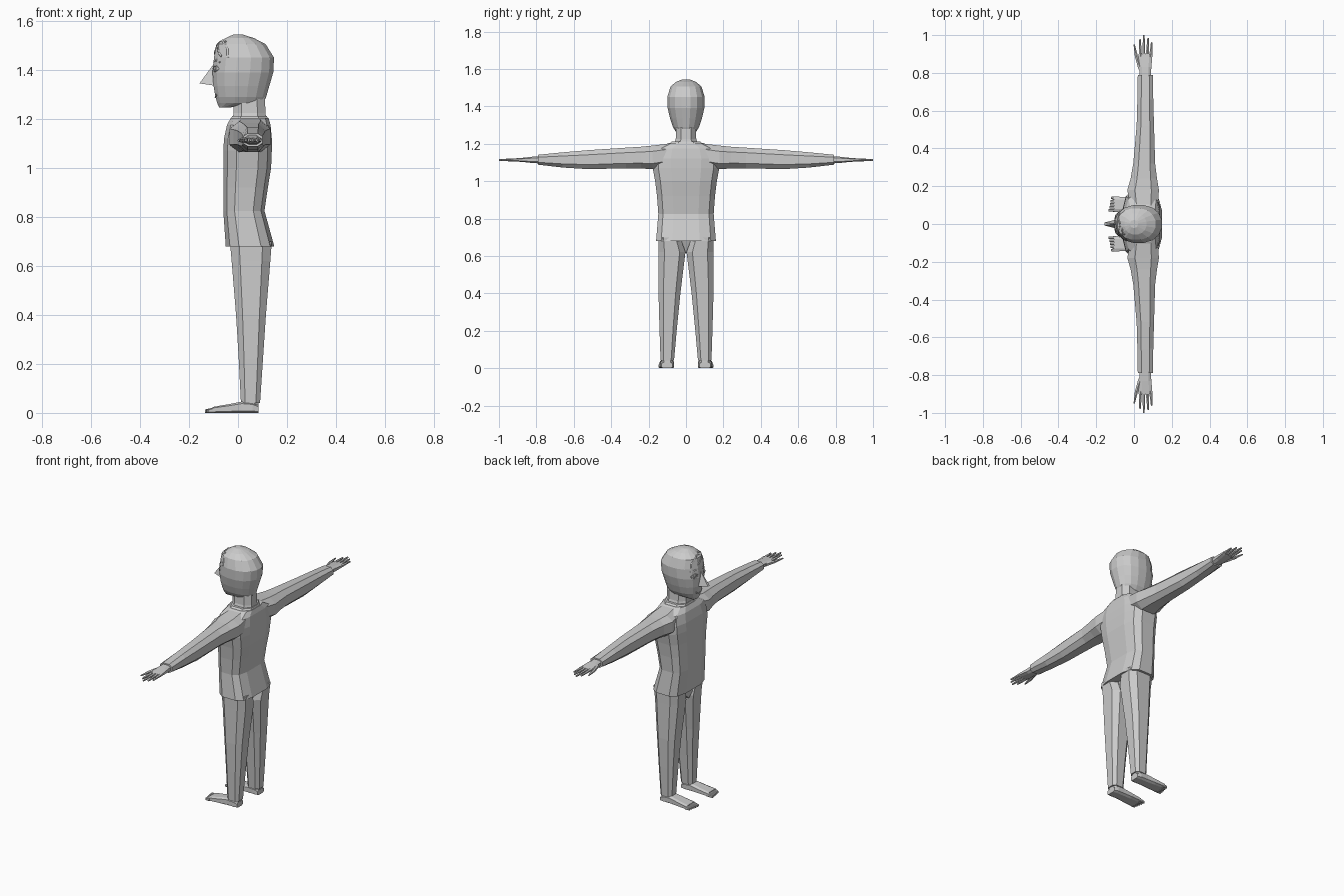
import bpy, bmesh, math
from mathutils import Vector

cube = bpy.data.objects.get("Cube")
if cube:
    bpy.data.objects.remove(cube, do_unlink=True)

GREY = (0.6, 0.6, 0.6, 1.0)
mat = bpy.data.materials.new("plain grey")
mat.use_nodes = True
mat.diffuse_color = GREY
mat.node_tree.nodes["Principled BSDF"].inputs["Base Color"].default_value = GREY


def finish(name, bm):
    bmesh.ops.recalc_face_normals(bm, faces=bm.faces[:])
    me = bpy.data.meshes.new(name)
    bm.to_mesh(me)
    bm.free()
    me.materials.append(mat)
    ob = bpy.data.objects.new(name, me)
    bpy.context.collection.objects.link(ob)
    return ob


def power(v, p):
    return math.copysign(abs(v) ** p, v)


def section(axis, pos, u0, u1, v0, v1, n, p):
    """Rounded-box ring across an axis, between the u and v limits."""
    pts = []
    for i in range(n):
        a = 2 * math.pi * (i + 0.5) / n
        u = (u0 + u1) / 2 + (u1 - u0) / 2 * power(math.cos(a), p) / power(math.cos(math.pi / n), p)
        v = (v0 + v1) / 2 + (v1 - v0) / 2 * power(math.sin(a), p) / power(math.sin(math.pi * (n // 4 * 2 - 1) / n), p)
        pts.append({"z": (u, v, pos), "y": (u, pos, v), "x": (pos, u, v)}[axis])
    return pts


def loft(name, axis, rows, n=8, p=0.7, side=1):
    """Skin through rows of (position, u0, u1, v0, v1)."""
    bm = bmesh.new()
    rings = [[bm.verts.new((x, y * side, z)) for x, y, z in section(axis, *r, n, p)] for r in rows]
    for a, b in zip(rings, rings[1:]):
        for i in range(n):
            j = (i + 1) % n
            bm.faces.new((a[i], a[j], b[j], b[i]))
    bm.faces.new(rings[0])
    bm.faces.new(rings[-1])
    return finish(name, bm)


def spike(name, p0, p1, r0, r1, sides=6):
    """Tapered rod between two points."""
    p0, p1 = Vector(p0), Vector(p1)
    d = p1 - p0
    bm = bmesh.new()
    bmesh.ops.create_cone(bm, cap_ends=True, segments=sides, radius1=r0, radius2=r1, depth=d.length)
    bm.transform(d.to_track_quat("Z", "Y").to_matrix().to_4x4())
    bmesh.ops.translate(bm, verts=bm.verts[:], vec=(p0 + p1) / 2)
    return finish(name, bm)


def strand(name, pts, r, closed=False):
    """Thin tube along points, turned into a mesh."""
    cu = bpy.data.curves.new(name, "CURVE")
    cu.dimensions = "3D"
    cu.bevel_depth = r
    cu.bevel_resolution = 0
    cu.use_fill_caps = True
    sp = cu.splines.new("POLY")
    sp.points.add(len(pts) - 1)
    for q, pt in zip(sp.points, pts):
        q.co = (*pt, 1)
    sp.use_cyclic_u = closed
    cu.materials.append(mat)
    ob = bpy.data.objects.new(name, cu)
    bpy.context.collection.objects.link(ob)


# Head: (z, front, back, half width)
HEAD = [(1.247, -0.077, -0.03, 0.026), (1.265, -0.085, 0.105, 0.055), (1.29, -0.092, 0.115, 0.07),
        (1.335, -0.1, 0.128, 0.085), (1.39, -0.104, 0.144, 0.098), (1.45, -0.098, 0.147, 0.1),
        (1.505, -0.088, 0.113, 0.083), (1.53, -0.05, 0.065, 0.055), (1.544, -0.02, 0.02, 0.02)]
loft("head", "z", [(z, f, b, -w, w) for z, f, b, w in HEAD], 16, 0.9)


def on_head(y, z, out=0.0):
    """Point on the face surface at a given y and z."""
    for a, b in zip(HEAD, HEAD[1:]):
        if a[0] <= z <= b[0]:
            t = (z - a[0]) / (b[0] - a[0])
            f, k, w = (a[i] + (b[i] - a[i]) * t for i in (1, 2, 3))
            s = min(1, abs(y) / w) ** (1 / 0.9)
            return ((f + k) / 2 - (k - f) / 2 * (1 - s * s) ** 0.45 - out, y, z)


# Neck and collar
loft("neck", "z", [(1.18, -0.025, 0.118, -0.07, 0.07), (1.225, -0.018, 0.112, -0.055, 0.055),
                   (1.29, -0.018, 0.11, -0.052, 0.052)], 8, 0.8)
loft("collar", "z", [(1.185, -0.035, 0.128, -0.105, 0.105), (1.212, -0.024, 0.118, -0.075, 0.075)], 8, 0.8)

# Nose
bm = bmesh.new()
v = [bm.verts.new(c) for c in [(-0.095, 0, 1.43), (-0.157, 0.008, 1.345), (-0.157, -0.008, 1.345),
                               (-0.09, 0.024, 1.335), (-0.09, -0.024, 1.335)]]
for f in ((0, 1, 2), (0, 3, 1), (0, 2, 4), (1, 3, 4, 2), (0, 4, 3)):
    bm.faces.new([v[i] for i in f])
finish("nose", bm)

# Mouth and forehead hair
strand("mouth", [on_head(y, 1.288 + 12 * y * y) for y in (-0.03, -0.015, 0, 0.015, 0.03)], 0.004)
locks = [[(-0.01, 1.515), (-0.035, 1.5), (-0.055, 1.47), (-0.07, 1.455)],
         [(-0.02, 1.52), (-0.055, 1.51), (-0.078, 1.485), (-0.088, 1.45)],
         [(0.0, 1.515), (0.03, 1.505), (0.055, 1.48), (0.06, 1.45)],
         [(-0.055, 1.515), (-0.025, 1.495), (0.0, 1.475), (0.02, 1.465)]]
for i, lock in enumerate(locks):
    strand(f"hair_lock_{i + 1}", [on_head(y, z) for y, z in lock], 0.005)

# Torso
loft("shirt", "z", [(0.68, -0.05, 0.148, -0.16, 0.16), (0.825, -0.06, 0.108, -0.148, 0.148),
                    (0.92, -0.06, 0.122, -0.155, 0.155), (1.0, -0.06, 0.135, -0.165, 0.165),
                    (1.07, -0.06, 0.138, -0.178, 0.178), (1.12, -0.057, 0.138, -0.18, 0.18),
                    (1.175, -0.045, 0.133, -0.16, 0.16), (1.203, -0.03, 0.125, -0.095, 0.095)], 12, 0.6)

# Crotch wedge between the legs
bm = bmesh.new()
front = [bm.verts.new((-0.02, y, z)) for y, z in ((-0.09, 0.69), (0.09, 0.69), (0, 0.615))]
back = [bm.verts.new((x, y, z)) for x, y, z in ((0.1, -0.09, 0.69), (0.1, 0.09, 0.69), (0.07, 0, 0.615))]
bm.faces.new(front)
bm.faces.new(back)
for i in range(3):
    j = (i + 1) % 3
    bm.faces.new((front[i], front[j], back[j], back[i]))
finish("crotch", bm)

for side, tag in ((1, "right"), (-1, "left")):
    # Sleeve
    loft(f"{tag}_sleeve", "y", [(0.08, -0.02, 0.125, 1.08, 1.202), (0.18, -0.035, 0.132, 1.064, 1.19),
                                (0.24, -0.018, 0.122, 1.068, 1.184), (0.32, -0.004, 0.112, 1.069, 1.179),
                                (0.52, 0.014, 0.106, 1.064, 1.166), (0.66, 0.018, 0.102, 1.073, 1.154),
                                (0.79, 0.02, 0.1, 1.088, 1.141)], 8, 0.75, side)
    # Hand and fingers
    loft(f"{tag}_palm", "y", [(0.77, 0.032, 0.088, 1.094, 1.135), (0.83, 0.026, 0.092, 1.098, 1.13),
                              (0.9, 0.024, 0.098, 1.106, 1.122)], 8, 0.7, side)
    tips = [(0.032, 0.978), (0.052, 1.0), (0.075, 0.985), (0.094, 0.962)]
    for i, (x, y) in enumerate(tips):
        spike(f"{tag}_finger_{i + 1}", (0.034 + 0.018 * i, 0.885 * side, 1.114), (x, y * side, 1.113), 0.0095, 0.005)
    spike(f"{tag}_thumb", (0.035, 0.82 * side, 1.113), (0.014, 0.885 * side, 1.113), 0.013, 0.01)
    spike(f"{tag}_thumb_tip", (0.014, 0.88 * side, 1.113), (0.001, 0.95 * side, 1.112), 0.01, 0.004)
    # Trouser leg
    loft(f"{tag}_trouser_leg", "z", [(0.04, 0.012, 0.09, 0.064, 0.136), (0.22, 0.003, 0.102, 0.048, 0.142),
                                     (0.4, -0.008, 0.114, 0.03, 0.147), (0.62, -0.026, 0.132, 0.003, 0.146),
                                     (0.7, -0.033, 0.138, 0.03, 0.146)], 8, 0.65, side)
    # Ankle, foot and toes
    loft(f"{tag}_ankle", "z", [(0.01, 0.01, 0.084, 0.068, 0.134), (0.06, 0.02, 0.082, 0.07, 0.13)], 8, 0.7, side)
    loft(f"{tag}_foot", "x", [(0.084, 0.072, 0.132, 0, 0.03), (0.06, 0.065, 0.138, 0, 0.042),
                              (0.015, 0.066, 0.138, 0, 0.046), (-0.04, 0.064, 0.142, 0, 0.035),
                              (-0.105, 0.064, 0.146, 0, 0.024)], 8, 0.5, side)
    for i in range(5):
        y = 0.064 + 0.0164 * i
        loft(f"{tag}_toe_{i + 1}", "x", [(-0.095, y, y + 0.0164, 0, 0.023),
                                         (-0.134 + 0.003 * i, y + 0.002, y + 0.0145, 0, 0.014)], 8, 0.6, side)
    # Eye with lid ring and brow
    ring = [on_head(side * (0.045 + 0.018 * math.cos(a)), 1.405 + 0.011 * math.sin(a))
            for a in (math.tau * k / 10 for k in range(10))]
    strand(f"{tag}_eyelid", ring, 0.004, True)
    bm = bmesh.new()
    bmesh.ops.create_uvsphere(bm, u_segments=8, v_segments=6, radius=0.008)
    bmesh.ops.translate(bm, verts=bm.verts[:], vec=on_head(side * 0.045, 1.405))
    finish(f"{tag}_eye", bm)
    strand(f"{tag}_eyebrow", [on_head(side * y, z) for y, z in ((0.02, 1.432), (0.045, 1.44), (0.068, 1.43))], 0.004)
